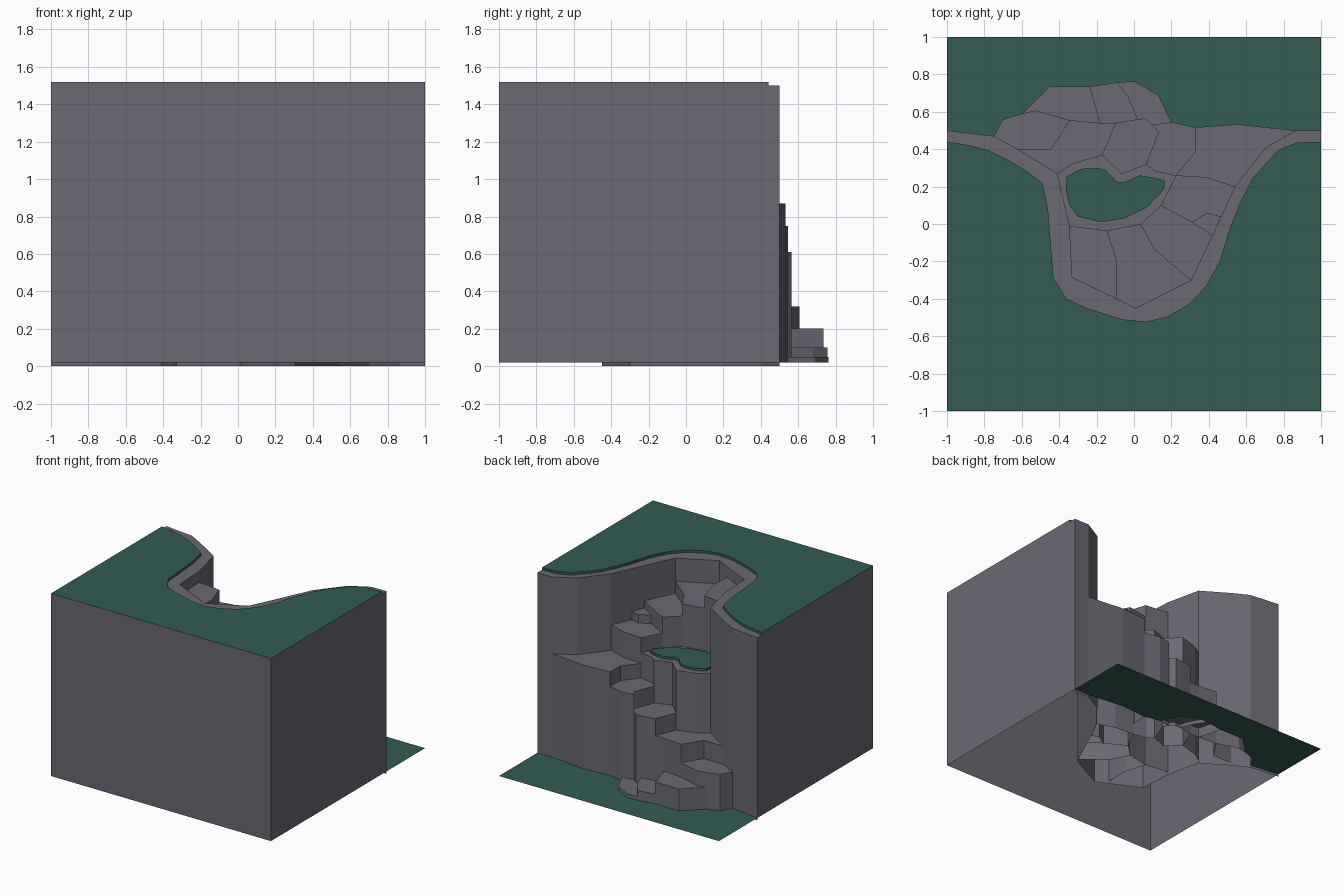
import bpy, bmesh

if "Cube" in bpy.data.objects:
    bpy.data.objects.remove(bpy.data.objects["Cube"])


def material(name, rgb):
    m = bpy.data.materials.new(name)
    m.diffuse_color = (*rgb, 1)
    m.use_nodes = True
    m.node_tree.nodes["Principled BSDF"].inputs["Base Color"].default_value = m.diffuse_color
    return m


rock = material("rock", (0.145, 0.14, 0.17))
grass_mat = material("grass", (0.032, 0.107, 0.084))


def finish(name, bm):
    me = bpy.data.meshes.new(name)
    me.materials.append(rock)
    me.materials.append(grass_mat)
    bm.to_mesh(me)
    bm.free()
    ob = bpy.data.objects.new(name, me)
    bpy.context.collection.objects.link(ob)
    return ob


def on_tile_edge(face):
    c = [v.co for v in face.verts]
    return any(all(abs(v[i] - s) < 1e-4 for v in c) for i, s in ((0, 1), (0, -1), (1, -1)))


def ccw(outline):
    area = sum(a[0] * b[1] - b[0] * a[1] for a, b in zip(outline, outline[1:] + outline[:1]))
    return outline if area > 0 else outline[::-1]


def shell(name, outline, z0, z1, grass=False):
    """Upright hollow block, open below; grass colours all but the sides on the tile edge."""
    outline = ccw(outline)
    bm = bmesh.new()
    low = [bm.verts.new((x, y, z0)) for x, y in outline]
    top = [bm.verts.new((x, y, z1)) for x, y in outline]
    bm.faces.new(top)
    for i in range(len(low)):
        j = (i + 1) % len(low)
        bm.faces.new((low[i], low[j], top[j], top[i]))
    if grass:
        for f in bm.faces:
            f.material_index = 0 if on_tile_edge(f) else 1
    return finish(name, bm)


# Shared corner points of the rock plan
P = dict(
    # cliff wall, left to right
    w0=(-1, .5), w1=(-.75, .47), w2=(-.62, .4), w3=(-.41, .27), w4=(-.345, -.01),
    w5=(-.33, -.285), w6=(-.09, -.4), w7=(.01, -.45), w8=(.305, -.3), w9=(.42, -.06),
    wa=(.465, .04), wb=(.54, .2), wc=(.705, .41), wd=(.865, .5), we=(1, .5),
    # outer foot of the rocks
    f1=(-.70, .56), f2=(-.60, .59), f3=(-.45, .735), f4=(-.235, .735), f5=(-.09, .757),
    f6=(0, .763), f7=(.13, .69), f8=(.2, .545), f9=(.33, .517), fa=(.555, .533),
    # inner corners
    a=(-.525, .607), b=(-.345, .555), c=(-.445, .4), d=(-.18, .54), e=(-.1, .54),
    g=(.02, .56), h=(.06, .565), i=(.1, .53), j=(.13, .49), k=(.065, .32),
    l=(-.065, .27), m=(-.17, .37), n=(-.325, .325), o=(.325, .385), p=(.225, .26),
    q=(.11, .285), r=(.39, .25), s=(.39, .06), t=(.31, .01), u=(.145, .1),
    v=(.037, 0), w=(.11, -.135), x=(-.09, -.2), y=(-.145, -.035), z=(-.03, .68))


def pts(names):
    return [P[k] for k in names.split()]


# Hollow cliff block with the alcove, and the thin lip under its wall
wall = pts("w0 w1 w2 w3 w4 w5 w6 w7 w8 w9 wa wb wc wd we")
shell("cliff", wall + [(1, -1), (-1, -1)], .02, 1.5)
bm = bmesh.new()
for (x0, y0), (x1, y1) in zip(wall, wall[1:]):
    bm.faces.new([bm.verts.new(c) for c in
                  ((x0, y0, 0), (x0, y0, .02), (x1, y1, .02), (x1, y1, 0))])
bmesh.ops.remove_doubles(bm, verts=bm.verts[:], dist=1e-5)
finish("cliff_lip", bm)

# Grass cap on top of the cliff, set back from the edge
rim = [(-1, .44), (-.9, .425), (-.78, .395), (-.67, .34), (-.57, .28), (-.49, .22),
       (-.46, .08), (-.445, -.11), (-.43, -.29), (-.36, -.4), (-.25, -.45), (-.065, -.51),
       (.065, -.522), (.18, -.495), (.3, -.425), (.39, -.325), (.46, -.195), (.515, -.015),
       (.57, .12), (.63, .24), (.77, .395), (.87, .435), (1, .44)]
shell("cliff_grass", rim + [(1, -1), (-1, -1)], 1.5, 1.52, True)

# Rock steps spiralling up the alcove: corners and height
steps = [
    ("f5 f6 f7 f8 i h g z", .05),
    ("f4 f5 z g e d", .10),
    ("f2 f3 f4 d b a", .20),
    ("w1 f1 f2 a b c w2", .32),
    ("w2 c b d e m n w3", .47),
    ("e g h i j k l m", .61),
    ("i f8 f9 o p q k j", .75),
    ("f9 fa wd wc wb r p o", .87),
    ("p r wb wa s t u", 1.08),
    ("s wa w9 t", 1.15),
    ("u t w9 w8 w v", 1.21),
    ("v w w8 w7 w6 x y", 1.31),
    ("w4 y x w6 w5", 1.41)]
for num, (corners, height) in enumerate(steps, 1):
    shell(f"rock_step_{num}", pts(corners), .02, height)

# Middle ledge with its grass patch
shell("ledge", pts("w3 n m l k q p u v y w4"), .02, .96)
patch = [(-.36, .255), (-.28, .295), (-.19, .3), (-.15, .285), (-.09, .225), (-.05, .222),
         (.03, .26), (.12, .245), (.165, .23), (.16, .185), (.07, .09), (-.05, .03),
         (-.18, .01), (-.3, .04), (-.345, .1), (-.365, .18)]
shell("ledge_grass", patch, .96, .98, True)

# Flat grass at the foot of the cliff
foot = pts("w0 w1 f1 f2 f3 f4 f5 f6 f7 f8 f9 fa wd we")
bm = bmesh.new()
face = bm.faces.new([bm.verts.new((x, y, .02)) for x, y in ccw(foot + [(1, 1), (-1, 1)])])
face.material_index = 1
finish("lower_grass", bm)
